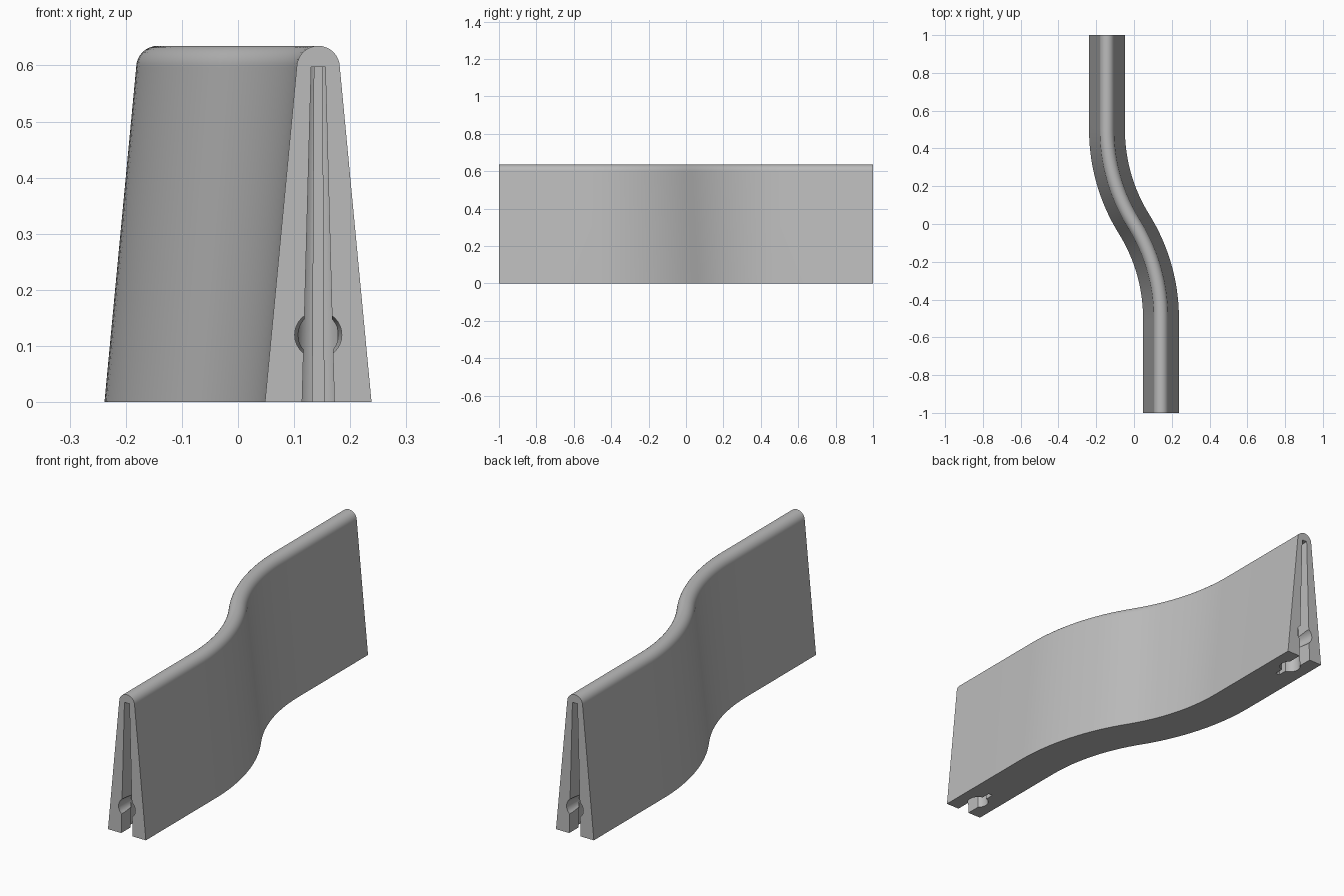
import bpy, bmesh, math

cube = bpy.data.objects.get("Cube")
if cube:
    bpy.data.objects.remove(cube, do_unlink=True)

OFFSET, HEIGHT = 0.143, 0.635
grey = bpy.data.materials.new("plain grey")
grey.use_nodes = True
grey.diffuse_color = (0.5, 0.5, 0.5, 1)
grey.node_tree.nodes["Principled BSDF"].inputs["Base Color"].default_value = grey.diffuse_color


def make(name, bm):
    bmesh.ops.recalc_face_normals(bm, faces=bm.faces)
    mesh = bpy.data.meshes.new(name)
    bm.to_mesh(mesh)
    bm.free()
    mesh.materials.append(grey)
    ob = bpy.data.objects.new(name, mesh)
    bpy.context.collection.objects.link(ob)
    return ob


def loft(name, rings):
    bm = bmesh.new()
    loops = [[bm.verts.new(p) for p in ring] for ring in rings]
    n = len(loops[0])
    for a, b in zip(loops, loops[1:]):
        for i in range(n):
            j = (i + 1) % n
            bm.faces.new((a[i], a[j], b[j], b[i]))
    bm.faces.new(loops[0])
    bm.faces.new(loops[-1])
    return make(name, bm)


# Tapered section with a rounded top
profile = [(-0.095, 0)]
for i in range(17):
    a = math.pi * (1 - i / 16)
    profile.append((0.0385 * math.cos(a), 0.5965 + 0.0385 * math.sin(a)))
profile.append((0.095, 0))

# S-shaped path made of two tangent arcs between straight ends
radius = (0.25 + OFFSET ** 2) / (2 * OFFSET)
sweep = math.asin(0.5 / radius)
half = [(OFFSET, -1, 0)]
for i in range(17):
    t = sweep * i / 16
    half.append((OFFSET - radius * (1 - math.cos(t)), -0.5 + radius * math.sin(t), t))
path = half + [(-x, -y, t) for x, y, t in reversed(half[:-1])]
rings = [[(x + u * math.cos(t), y + u * math.sin(t), z) for u, z in profile]
         for x, y, t in path]
body = loft("curved_barrier", rings)


def slot(name, s, low, high, depth):
    # Tapered upright groove reaching in from one end
    outline = [(-low, -0.05), (low, -0.05), (high, 0.597), (-high, 0.597)]
    return loft(name, [[(s * OFFSET + u, -s * y, z) for u, z in outline]
                       for y in (1.05, 1 - depth)])


def disc(s, y, z, r, upright):
    ring = []
    for i in range(32):
        a = math.tau * i / 32
        c, d = r * math.cos(a), r * math.sin(a)
        ring.append((s * OFFSET + c, -s * y + d, z) if upright
                    else (s * OFFSET + c, -s * y, z + d))
    return ring


# Locking sockets in both ends
for s in (1, -1):
    cutters = [
        slot("end_slot_cutter", s, 0.030, 0.0125, 0.1),
        slot("inner_slit_cutter", s, 0.0105, 0.007, 0.185),
        loft("upright_socket_cutter", [disc(s, 0.9, -0.05, 0.047, True),
                                       disc(s, 0.9, 0.597, 0.02, True)]),
        loft("round_mouth_cutter", [disc(s, 1.03, 0.12, 0.042, False),
                                    disc(s, 0.98, 0.12, 0.042, False),
                                    disc(s, 0.92, 0.12, 0.036, False)]),
    ]
    for cutter in cutters:
        mod = body.modifiers.new("cut", "BOOLEAN")
        mod.operation = "DIFFERENCE"
        mod.solver = "EXACT"
        mod.object = cutter
        bpy.context.view_layer.objects.active = body
        bpy.ops.object.modifier_apply(modifier=mod.name)
        bpy.data.objects.remove(cutter, do_unlink=True)

bpy.ops.object.select_all(action="DESELECT")
body.select_set(True)
bpy.context.view_layer.objects.active = body
bpy.ops.object.shade_smooth_by_angle(angle=math.radians(30))
